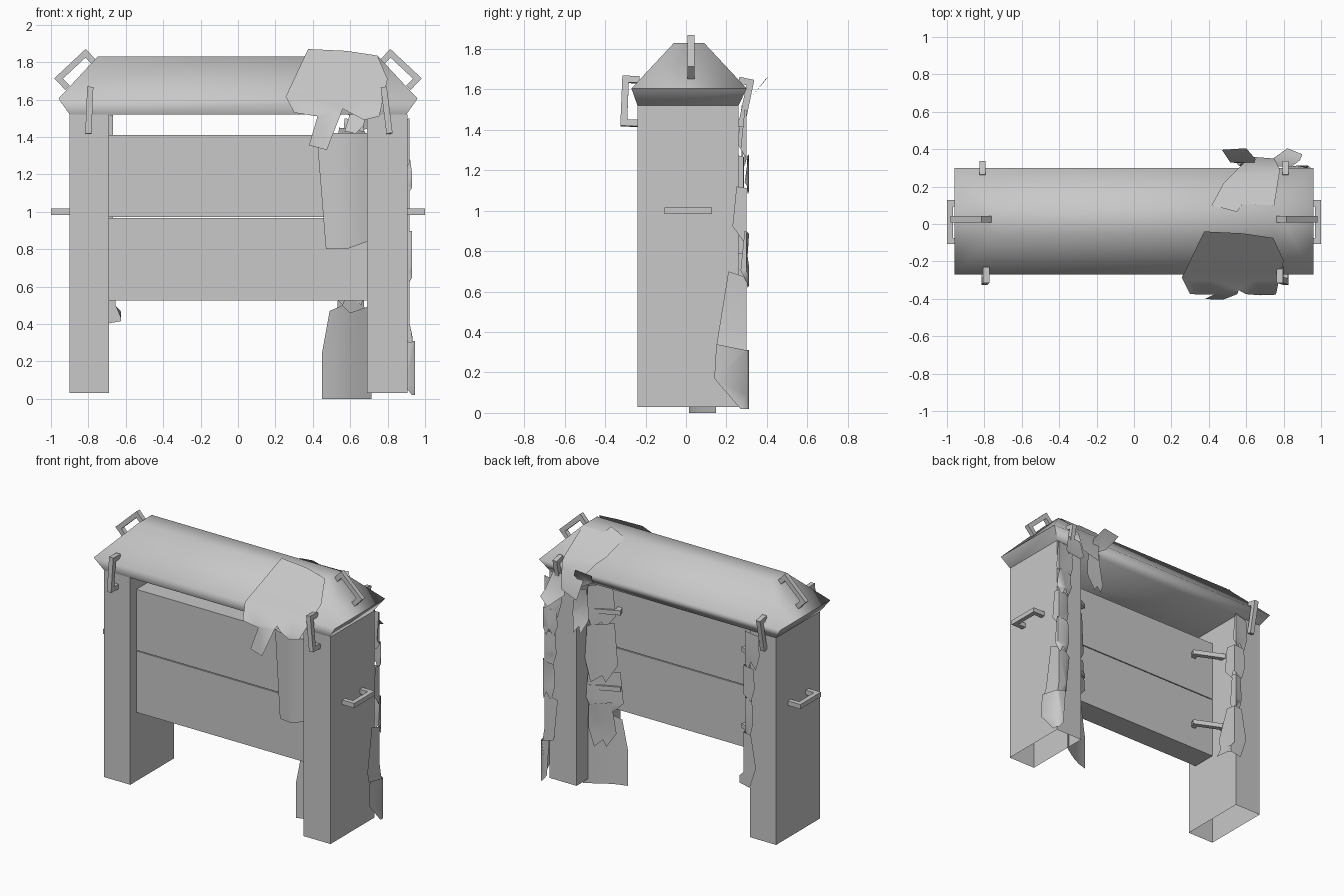
import bpy, bmesh, math
from mathutils import Vector

if "Cube" in bpy.data.objects:
    bpy.data.objects.remove(bpy.data.objects["Cube"])

stone = bpy.data.materials.new("plain grey")
stone.diffuse_color = (0.58, 0.58, 0.58, 1)
stone.use_nodes = True
stone.node_tree.nodes["Principled BSDF"].inputs["Base Color"].default_value = stone.diffuse_color


def finish(bm, name, angle=None):
    me = bpy.data.meshes.new(name)
    bm.to_mesh(me)
    bm.free()
    me.materials.append(stone)
    ob = bpy.data.objects.new(name, me)
    bpy.context.collection.objects.link(ob)
    if angle:
        bpy.ops.object.select_all(action='DESELECT')
        ob.select_set(True)
        bpy.context.view_layer.objects.active = ob
        bpy.ops.object.shade_smooth_by_angle(angle=math.radians(angle))
    return ob


def add_box(bm, c, axes, size):
    """Box at c along three unit axes; returns its faces."""
    v = [bm.verts.new(Vector(c) + sum((a * s * d / 2 for a, s, d in zip(axes, (i, j, k), size)), Vector()))
         for i in (-1, 1) for j in (-1, 1) for k in (-1, 1)]
    return [bm.faces.new([v[n] for n in f]) for f in
            ((0, 1, 3, 2), (4, 6, 7, 5), (0, 4, 5, 1), (2, 3, 7, 6), (0, 2, 6, 4), (1, 5, 7, 3))]


XYZ = (Vector((1, 0, 0)), Vector((0, 1, 0)), Vector((0, 0, 1)))


def block(name, lo, hi, open_bottom=False):
    bm = bmesh.new()
    lo, hi = Vector(lo), Vector(hi)
    faces = add_box(bm, (lo + hi) / 2, XYZ, hi - lo)
    if open_bottom:
        bmesh.ops.delete(bm, geom=[faces[4]], context='FACES_ONLY')
    return finish(bm, name)


def staple(name, base, along, out, length, depth, t=0.033):
    """U-shaped clamp made from three square bars."""
    a = Vector(along).normalized()
    o = Vector(out)
    o = (o - a * o.dot(a)).normalized()
    ax = (a, o, a.cross(o))
    base = Vector(base)
    bm = bmesh.new()
    add_box(bm, base + o * (depth - t / 2), ax, (length, t, t))
    for s in (-1, 1):
        add_box(bm, base + a * s * (length - t) / 2 + o * (depth - t) / 2, ax, (t, depth - t, t))
    bmesh.ops.recalc_face_normals(bm, faces=bm.faces[:])
    finish(bm, name)


def sheet(name, outlines, cuts, place):
    """Flat outlines in (u, v), sliced at cuts, then bent into space by place(u, v, n)."""
    bm = bmesh.new()
    for n, pts in enumerate(outlines):
        part = bmesh.new()
        f = part.faces.new([part.verts.new((u, v, 0)) for u, v in pts])
        bmesh.ops.triangulate(part, faces=[f])
        for axis, val in cuts:
            no = [0, 0, 0]
            no[axis] = 1
            co = [0, 0, 0]
            co[axis] = val
            bmesh.ops.bisect_plane(part, geom=part.verts[:] + part.edges[:] + part.faces[:],
                                   plane_co=co, plane_no=no, dist=1e-4)
        vmap = {v: bm.verts.new(place(v.co.x, v.co.y, n)) for v in part.verts}
        for f in part.faces:
            bm.faces.new([vmap[v] for v in f.verts])
        part.free()
    finish(bm, name, 75)


def leaf(u0, u1, z0, z1):
    m = (u0 + u1) / 2
    h = z1 - z0
    return [(u0 + .02, z1), (u1 - .01, z1 - .02), (u1, z0 + h * .4), (u1 - .03, z0),
            (m, z0 + .05), (m - .02, z0), (u0, z0 + h * .3)]


def curve(table, v):
    """Linear interpolation in a short (v, value) table."""
    if v <= table[0][0]:
        return table[0][1]
    for (a, p), (b, q) in zip(table, table[1:]):
        if v <= b:
            return p + (q - p) * (v - a) / (b - a)
    return table[-1][1]


# posts, hollow and open below
for side, x0, x1 in (("left", -.9, -.69), ("right", .69, .905)):
    block(side + "_post", (x0, -.24, .03), (x1, .26, 1.52), True)

# two boards between the posts
block("lower_board", (-.69, -.17, .525), (.69, .01, .966))
block("upper_board", (-.69, -.17, .972), (.69, .01, 1.41))

# hipped roof: three stacked rectangles
bm = bmesh.new()
rings = []
for hx, y0, y1, z in ((.9, -.24, .26, 1.52), (.96, -.27, .3, 1.605), (.75, -.06, .09, 1.83)):
    rings.append([bm.verts.new(p) for p in ((-hx, y0, z), (hx, y0, z), (hx, y1, z), (-hx, y1, z))])
for a, b in zip(rings, rings[1:]):
    for i in range(4):
        j = (i + 1) % 4
        bm.faces.new((a[i], a[j], b[j], b[i]))
bm.faces.new(rings[0][::-1])
bm.faces.new(rings[2])
finish(bm, "roof", 70)

# clamps
for s, side in ((-1, "left"), (1, "right")):
    staple(side + "_ridge_clamp", (s * .84, .025, 1.73), (-s * .16, 0, .15), (s, 0, 1), .23, .085)
    staple(side + "_post_clamp", (s * .9, .01, 1.0), (0, 1, 0), (s, 0, 0), .235, .1)
    staple(side + "_front_eave_clamp", (s * .795, -.235, 1.54), (-s * .02 - .01, .01, .24), (0, -1, 0), .25, .085)
    staple(side + "_back_eave_clamp", (s * .81, .24, 1.545), (0, .05, .24), (0, 1, 0), .24, .075)
    for z, lv in ((1.25, "upper"), (.7, "lower")):
        staple(f"{side}_{lv}_corner_clamp", (s * .62, .04, z), (s * .2, .09, 0), (-s * .4, 1, 0), .24, .07)

# torn cloth over the front of the roof
front = [(1.33, -.405), (1.53, -.375), (1.6, -.30), (1.65, -.255), (1.87, -.04)]
sheet("front_roof_cloth", [[(.255, 1.615), (.375, 1.87), (.58, 1.86), (.745, 1.835), (.8, 1.71), (.755, 1.51),
                            (.675, 1.49), (.56, 1.55), (.475, 1.33), (.38, 1.355), (.425, 1.51), (.3, 1.53)]],
      [(1, 1.53), (1, 1.6), (1, 1.65), (1, 1.75)], lambda u, v, n: (u, curve(front, v), v))

# torn cloth over the back of the roof, laid out from above
back = [(.06, 1.865), (.27, 1.67), (.32, 1.6), (.36, 1.42)]
sheet("back_roof_cloth", [[(.415, .1), (.55, .065), (.58, .105), (.75, .1), (.78, .29), (.75, .35), (.62, .36),
                           (.54, .28), (.48, .22)]],
      [(1, .2), (1, .27), (1, .32)], lambda u, v, n: (u, v, curve(back, v)))

# loose flaps under the back eave
flaps = [(1.17, .36), (1.3, .32), (1.42, .31), (1.57, .33), (1.66, .405)]
sheet("eave_flaps", [[(.47, 1.65), (.6, 1.665), (.65, 1.59), (.62, 1.5), (.52, 1.56)],
                     leaf(.55, .68, 1.18, 1.5)],
      [(1, 1.3), (1, 1.42), (1, 1.57)], lambda u, v, n: (u, curve(flaps, v), v))
corner_flap = [(1.34, .405), (1.42, .34), (1.58, .3)]
sheet("corner_flap", [[(.74, 1.55), (.84, 1.56), (.9, 1.38), (.82, 1.34), (.73, 1.42)]],
      [(1, 1.42)], lambda u, v, n: (u, curve(corner_flap, v), v))


# hanging strand wrapping the outer back corner of the right post
def right_wrap(u, v, n):
    off = .012 * (n % 2)
    if u < 0:
        return (.918 + off + .015 * (v < .4), .3 + u, v)
    return (.918 + off - u, .29 + off + .01 * (u < .06), v)


sheet("right_post_strand", [leaf(-.03, .13, 1.22, 1.5), leaf(-.01, .12, 1.08, 1.28), leaf(-.07, .09, .84, 1.12),
                            leaf(-.03, .1, .62, .9),
                            [(-.09, .7), (0, .67), (.1, .62), (.07, .33), (0, .3), (-.15, .33)],
                            [(-.15, .34), (0, .31), (.06, .33), (.04, .07), (0, .02), (-.03, .02), (-.16, .17)]],
      [(0, -.0001), (0, .06), (1, .4)], right_wrap)


# hanging strand wrapping the inner back corner of the left post
def left_wrap(u, v, n):
    off = .012 * (n % 2)
    if u < 0:
        return (-.668 + off + .03 * (v < .5), .285 + u, v)
    return (-.668 - u, .275 + off, v)


sheet("left_post_strand", [leaf(-.03, .11, 1.25, 1.52), leaf(-.1, .08, 1.02, 1.28), leaf(-.06, .06, .74, 1.05),
                           [(-.08, .8), (.05, .78), (.09, .55), (.04, .4), (-.04, .43), (-.15, .44), (-.16, .6)]],
      [(0, -.0001), (1, .5)], left_wrap)


# strand hanging behind the boards, slanted across the corner to the right post
def slant(u, v, n):
    return (u, .015 + .13 * max(0, (u - .45) / .26) ** 1.4 + .012 * (n % 2) + (.02 if v > .5 else 0), v)


sheet("middle_strand", [leaf(.52, .69, 1.12, 1.45), leaf(.5, .69, .74, 1.17), leaf(.47, .69, .5, .82),
                        leaf(.52, .68, .27, .6),
                        [(.45, 0), (.715, 0), (.715, .5), (.6, .46), (.56, .5), (.49, .47), (.45, .25)]],
      [(0, .52), (0, .58), (0, .64)], slant)

# cloth folded over the top of the boards and down their front
def fold(u, v, n):
    if v > 1.42:
        return (u, -.185 + (v - 1.42), 1.42)
    return (u, -.178 - .03 * math.sin(math.pi * (u - .42) / .28), v)


sheet("board_cloth", [[(.42, 1.42), (.47, .8), (.58, .8), (.69, .84), (.69, 1.6), (.5, 1.62), (.43, 1.5)]],
      [(0, .49), (0, .56), (0, .63), (1, 1.42)], fold)

# small scrap between roof and boards
sheet("scrap_under_roof", [[(.57, 1.43), (.6, 1.53), (.69, 1.53), (.67, 1.46), (.63, 1.42)]], [],
      lambda u, v, n: (u, -.05 + (v - 1.42) * .8, v))
